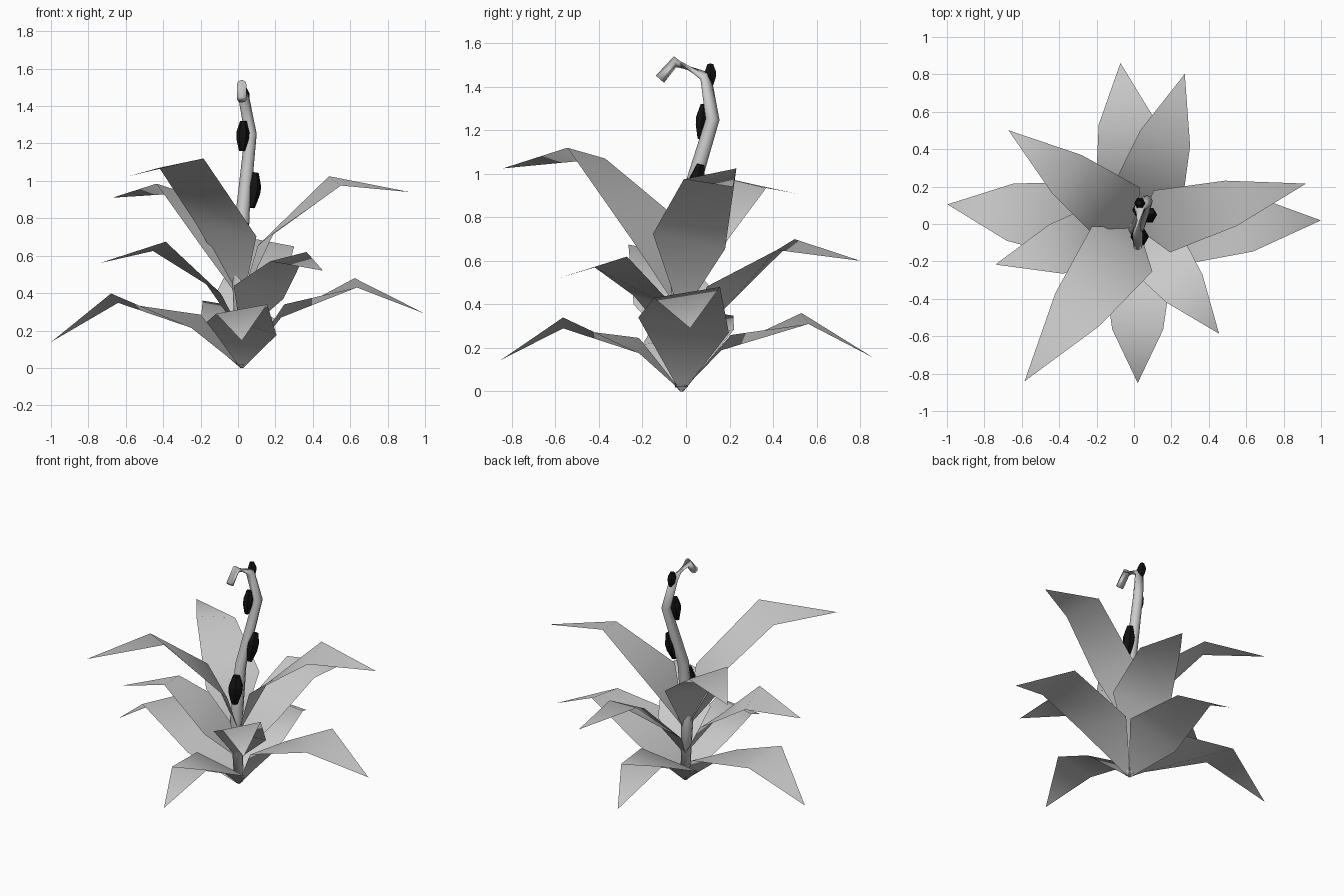
import bpy, bmesh
from math import radians, cos, sin, pi
from mathutils import Vector

if "Cube" in bpy.data.objects:
    bpy.data.objects.remove(bpy.data.objects["Cube"])

CENTRE = Vector((0.02, -0.02, 0))


def finish(name, bm, smooth=False):
    mesh = bpy.data.meshes.new(name)
    bm.to_mesh(mesh)
    bm.free()
    for p in mesh.polygons:
        p.use_smooth = smooth
    obj = bpy.data.objects.new(name, mesh)
    bpy.context.collection.objects.link(obj)
    return obj


# Leaf: three-part folded strip, narrow at the base, widest low down, pointed at the tip
def leaf(name, tier, az, bend_r, bend_z, width, tip_r, tip_z):
    base_z, fr, fz = tier
    a = radians(az)
    out, left = Vector((cos(a), sin(a), 0)), Vector((-sin(a), cos(a), 0))
    sections = [  # radius, height, half width, roll
        (0.0, base_z, 0.008, 0.0),
        (bend_r * fr, base_z + (bend_z - base_z) * fz, width * 1.37, -0.035),
        (bend_r, bend_z, width, 0.025)]
    bm = bmesh.new()
    rows = []
    for r, z, w, roll in sections:
        mid = CENTRE + out * r + Vector((0, 0, z))
        edge = left * w + Vector((0, 0, roll))
        rows.append((bm.verts.new(mid + edge), bm.verts.new(mid - edge)))
    for (l0, r0), (l1, r1) in zip(rows, rows[1:]):
        bm.faces.new((l0, r0, r1, l1))
    tip = bm.verts.new(CENTRE + out * tip_r + Vector((0, 0, tip_z)))
    bm.faces.new((rows[-1][0], rows[-1][1], tip))
    finish(name, bm, True)


# Three whorls: (base height, share of bend radius, share of bend height), then leaves
whorls = {
    "lower_leaf": ((0.0, 0.36, 0.67), [
        (96, 0.57, 0.335, 0.15, 0.886, 0.155),
        (2.3, 0.61, 0.455, 0.152, 0.98, 0.29),
        (-90, 0.545, 0.315, 0.136, 0.83, 0.145),
        (173, 0.685, 0.373, 0.155, 1.025, 0.14)]),
    "middle_leaf": ((0.18, 0.36, 0.54), [
        (73, 0.50, 0.675, 0.14, 0.86, 0.60),
        (-52.5, 0.41, 0.595, 0.122, 0.714, 0.52),
        (-165.5, 0.455, 0.65, 0.135, 0.786, 0.56)]),
    "upper_leaf": ((0.36, 0.26, 0.515), [
        (14.7, 0.515, 1.0, 0.125, 0.93, 0.94),
        (-126.4, 0.544, 1.095, 0.147, 1.02, 1.025),
        (143, 0.473, 0.96, 0.13, 0.866, 0.91)]),
}
for name, (tier, leaves) in whorls.items():
    for i, params in enumerate(leaves):
        leaf(f"{name}_{i + 1}", tier, *params)


# Ring of vertices square to an axis
def ring(bm, centre, axis, radius, sides):
    u = axis.cross(Vector((0, 1, 0.01)) if abs(axis.y) < 0.9 else Vector((0, 0, -1))).normalized()
    v = axis.cross(u)
    return [bm.verts.new(centre + radius * (u * cos(2 * pi * k / sides) + v * sin(2 * pi * k / sides)))
            for k in range(sides)]


def skin(bm, rings):
    n = len(rings[0])
    for a, b in zip(rings, rings[1:]):
        for k in range(n):
            bm.faces.new((a[k], a[(k + 1) % n], b[(k + 1) % n], b[k]))
    bm.faces.new(rings[0][::-1])
    bm.faces.new(rings[-1])
    bmesh.ops.recalc_face_normals(bm, faces=bm.faces)


# Flower stem with a hooked top
path = [((0.02, -0.02, 0.02), 0.03), ((0.01, -0.03, 0.45), 0.04),
        ((0.025, -0.005, 0.83), 0.037), ((0.068, 0.122, 1.25), 0.032),
        ((0.03, 0.09, 1.45), 0.029), ((0.02, -0.05, 1.515), 0.026),
        ((0.02, -0.12, 1.435), 0.025)]
pts = [Vector(p) for p, _ in path]
bm = bmesh.new()
rings = []
for i, (p, r) in enumerate(path):
    before = (pts[i] - pts[i - 1]).normalized() if i else Vector()
    after = (pts[i + 1] - pts[i]).normalized() if i < len(pts) - 1 else Vector()
    rings.append(ring(bm, pts[i], (before + after).normalized(), r, 8))
skin(bm, rings)
stem = finish("flower_stem", bm, True)

# Dark six-sided buds along the stem
dark = bpy.data.materials.new("dark_bud")
dark.diffuse_color = (0.006, 0.006, 0.006, 1)
dark.use_nodes = True
dark.node_tree.nodes["Principled BSDF"].inputs["Base Color"].default_value = dark.diffuse_color
buds = [((0.03, -0.07, 0.68), (0.0, 0.1, 1), 0.19, 0.05),
        ((0.082, 0.045, 0.95), (0.1, 0.25, 1), 0.19, 0.04),
        ((0.025, 0.075, 1.24), (0.05, 0.1, 1), 0.16, 0.035),
        ((0.032, 0.112, 1.455), (-0.1, 0.0, 1), 0.10, 0.03)]
for i, (c, axis, height, radius) in enumerate(buds):
    c, axis = Vector(c), Vector(axis).normalized()
    bm = bmesh.new()
    skin(bm, [ring(bm, c + axis * height * t, axis, radius * s, 6)
              for t, s in ((-0.5, 0.45), (-0.1, 0.95), (0.12, 1.0), (0.5, 0.5))])
    finish(f"bud_{i + 1}", bm).data.materials.append(dark)
